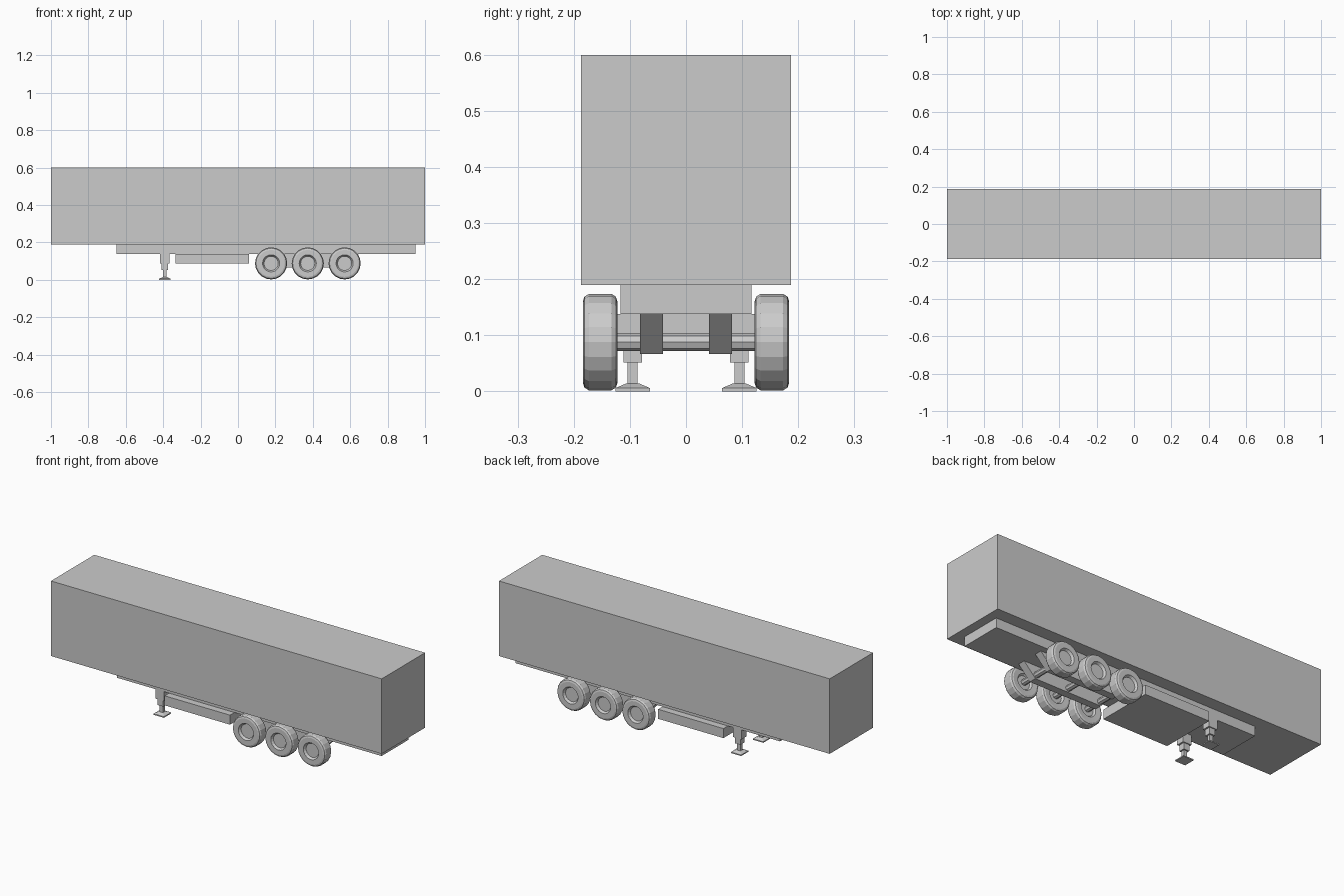
import bpy, bmesh, math

cube = bpy.data.objects.get("Cube")
if cube:
    bpy.data.objects.remove(cube)

grey = bpy.data.materials.new("plain grey")
grey.use_nodes = True
colour = (0.6, 0.6, 0.6, 1)
grey.diffuse_color = colour
grey.node_tree.nodes["Principled BSDF"].inputs["Base Color"].default_value = colour


def finish(name, bm):
    bmesh.ops.recalc_face_normals(bm, faces=bm.faces)
    mesh = bpy.data.meshes.new(name)
    bm.to_mesh(mesh)
    bm.free()
    mesh.materials.append(grey)
    obj = bpy.data.objects.new(name, mesh)
    bpy.context.collection.objects.link(obj)
    return obj


def box(name, x0, x1, y0, y1, z0, z1, top=1.0):
    """Box between limits; top scales the upper face."""
    bm = bmesh.new()
    bmesh.ops.create_cube(bm, size=1)
    for v in bm.verts:
        s = top if v.co.z > 0 else 1
        v.co = ((x0 + x1) / 2 + v.co.x * s * (x1 - x0),
                (y0 + y1) / 2 + v.co.y * s * (y1 - y0),
                z0 if v.co.z < 0 else z1)
    return finish(name, bm)


def prism(name, profile, y0, y1):
    """Extrude an x-z profile along y."""
    bm = bmesh.new()
    face = bm.faces.new([bm.verts.new((x, y0, z)) for x, z in profile])
    out = bmesh.ops.extrude_face_region(bm, geom=[face])
    for v in out["geom"]:
        if isinstance(v, bmesh.types.BMVert):
            v.co.y = y1
    return finish(name, bm)


def lathe(name, profile, x, z, side, sides):
    """Spin a radius-y profile around a crosswise axis."""
    bm = bmesh.new()
    rings = []
    for r, y in profile:
        rings.append([bm.verts.new((x + r * math.cos(a), side * y, z + r * math.sin(a)))
                      for a in (math.tau * i / sides for i in range(sides))])
    for a, b in zip(rings, rings[1:]):
        for i in range(sides):
            j = (i + 1) % sides
            bm.faces.new((a[i], a[j], b[j], b[i]))
    bm.faces.new(rings[0])
    bm.faces.new(rings[-1])
    return finish(name, bm)


# Cargo body, chassis and underslung storage box
box("cargo_body", -1, 1, -0.187, 0.187, 0.19, 0.6)
box("chassis", -0.65, 0.95, -0.117, 0.117, 0.138, 0.19)
box("storage_box", -0.335, 0.06, -0.155, 0.155, 0.086, 0.138)

# Wheels with dished hubs, joined by axles
wheel_z = 0.088
tyre = [(0.036, 0.134), (0.044, 0.124), (0.072, 0.122), (0.081, 0.125),
        (0.086, 0.133), (0.086, 0.173), (0.081, 0.181), (0.072, 0.184),
        (0.046, 0.184), (0.042, 0.178), (0.038, 0.172)]
axle = [(0.016, -0.135), (0.016, 0.135)]
for n, x in enumerate((0.177, 0.373, 0.57), 1):
    lathe(f"axle_{n}", axle, x, wheel_z, 1, 8)
    for side, label in ((-1, "front"), (1, "back")):
        lathe(f"wheel_{n}_{label}", tyre, x, wheel_z, side, 20)

for side, label in ((-1, "front"), (1, "back")):
    # Suspension beams with slanted ends
    prism(f"suspension_beam_{label}",
          [(0.11, 0.138), (0.645, 0.138), (0.575, 0.067), (0.17, 0.067)],
          side * 0.041, side * 0.082)

    # Landing legs: stepped tubes on a flared foot
    cx, cy = -0.391, side * 0.095
    for part, hx, hy, z0, z1, top in (
            ("bracket", 0.026, 0.022, 0.086, 0.138, 1),
            ("outer_tube", 0.017, 0.0165, 0.052, 0.086, 1),
            ("inner_tube", 0.010, 0.009, 0.012, 0.052, 1),
            ("foot_flare", 0.031, 0.031, 0.006, 0.014, 0.4),
            ("foot_plate", 0.031, 0.031, 0.0, 0.006, 1)):
        box(f"landing_leg_{part}_{label}", cx - hx, cx + hx,
            cy - hy, cy + hy, z0, z1, top)
